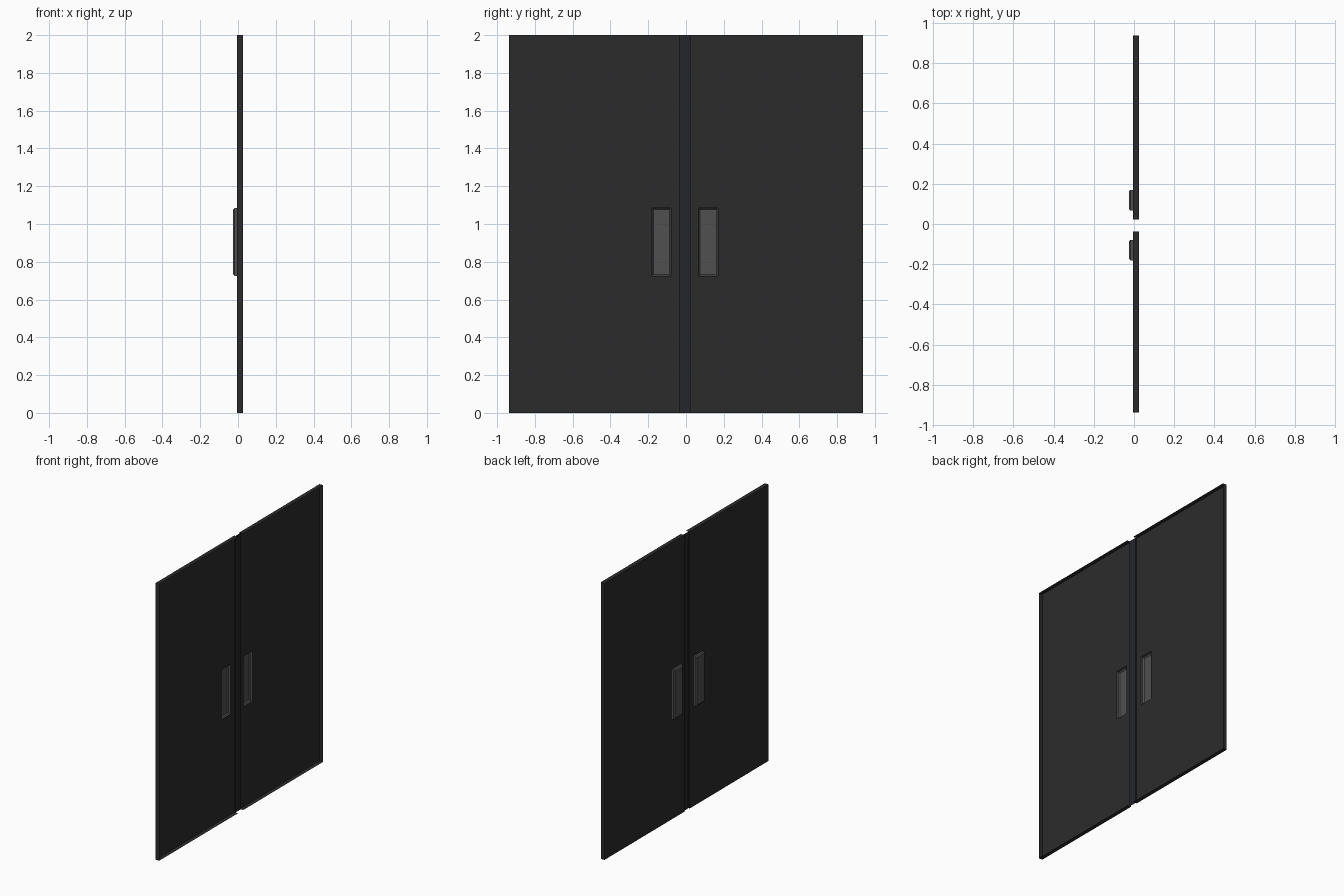
import bpy, bmesh

if "Cube" in bpy.data.objects:
    bpy.data.objects.remove(bpy.data.objects["Cube"])

H = 2.0
X_SHEET, X_RIM, X_STRIP, X_PULL = -0.004, 0.026, 0.006, -0.026
Z0, Z1 = 0.725, 1.085


def material(name, color):
    m = bpy.data.materials.new(name)
    m.diffuse_color = (*color, 1)
    m.use_nodes = True
    m.node_tree.nodes["Principled BSDF"].inputs["Base Color"].default_value = m.diffuse_color
    return m


dark = material("dark_metal", (0.024, 0.024, 0.024))
groove = material("groove_metal", (0.018, 0.019, 0.024))
grey = material("pull_metal", (0.08, 0.08, 0.08))


def finish(name, bm, mat):
    bmesh.ops.remove_doubles(bm, verts=bm.verts, dist=1e-5)
    bmesh.ops.recalc_face_normals(bm, faces=bm.faces)
    me = bpy.data.meshes.new(name)
    bm.to_mesh(me)
    bm.free()
    me.materials.append(mat)
    bpy.context.collection.objects.link(bpy.data.objects.new(name, me))


def rect(bm, x, y0, y1, z0, z1):
    return bm.faces.new([bm.verts.new((x, y, z)) for y, z in
                         ((y0, z0), (y0, z1), (y1, z1), (y1, z0))])


# Folded sheet door leaf: panel with a pull opening and rims turned to +x
def leaf(name, inner, outer, p0, p1):
    bm = bmesh.new()
    ys, zs = sorted((inner, p0, p1, outer)), (0, Z0, Z1, H)
    for i in range(3):
        for j in range(3):
            if (i, j) != (1, 1):
                rect(bm, X_SHEET, ys[i], ys[i + 1], zs[j], zs[j + 1])
    bmesh.ops.remove_doubles(bm, verts=bm.verts, dist=1e-5)

    def on(e, axis, value):
        return all(abs(v.co[axis] - value) < 1e-5 for v in e.verts)

    rims = [e for e in bm.edges if on(e, 1, outer) or on(e, 2, 0) or on(e, 2, H)]
    step = [e for e in bm.edges if on(e, 1, inner)]
    for edges, x in ((rims, X_RIM), (step, X_STRIP)):
        new = bmesh.ops.extrude_edge_only(bm, edges=edges)["geom"]
        for v in new:
            if isinstance(v, bmesh.types.BMVert):
                v.co.x = x
    finish(name, bm, dark)


# Recessed pull: open tray pushed out to -x with chamfered edges
def pull(name, y0, y1):
    bm = bmesh.new()
    c = 0.008
    loops = []
    for x, d in ((X_SHEET, 0), (X_PULL + c, 0), (X_PULL, c)):
        f = rect(bm, x, y0 + d, y1 - d, Z0 + d, Z1 - d)
        loops.append(list(f.verts))
        if x != X_PULL:
            bm.faces.remove(f)
    for a, b in zip(loops, loops[1:]):
        for k in range(4):
            n = (k + 1) % 4
            bm.faces.new((a[k], a[n], b[n], b[k]))
    finish(name, bm, grey)


leaf("right_leaf", 0.023, 0.937, 0.067, 0.169)
leaf("left_leaf", -0.037, -0.937, -0.181, -0.080)
pull("right_pull", 0.067, 0.169)
pull("left_pull", -0.181, -0.080)

# Set-back strip joining the leaves
bm = bmesh.new()
rect(bm, X_STRIP, -0.037, 0.023, 0, H)
finish("centre_strip", bm, groove)
